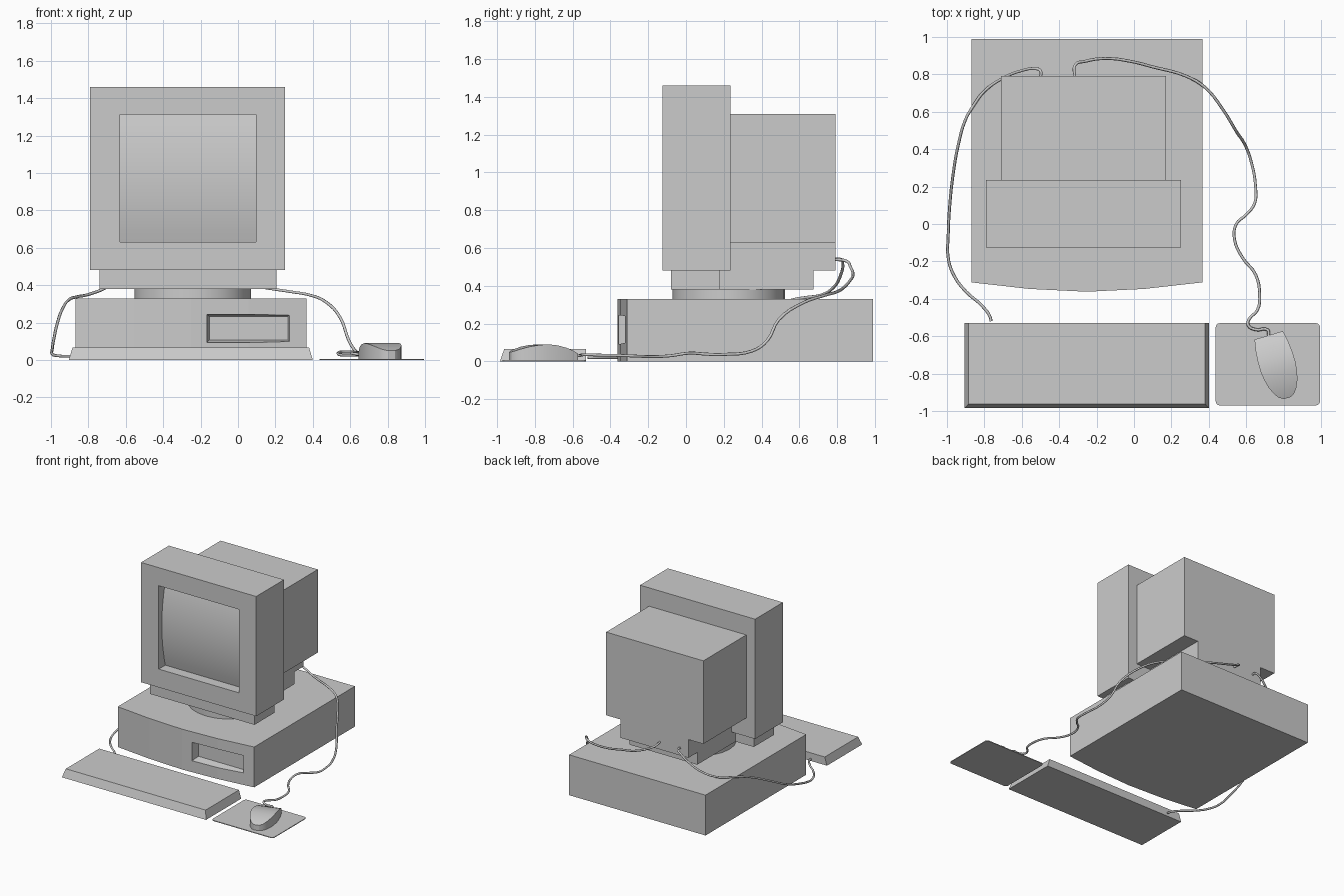
import bpy, bmesh, math
from mathutils import Vector

if "Cube" in bpy.data.objects:
    bpy.data.objects.remove(bpy.data.objects["Cube"])


def loft(name, rings, smooth=False):
    """Closed solid skinned through rings of equal point count."""
    bm = bmesh.new()
    vr = [[bm.verts.new(p) for p in r] for r in rings]
    n = len(rings[0])
    for a, b in zip(vr, vr[1:]):
        for i in range(n):
            j = (i + 1) % n
            bm.faces.new((a[i], a[j], b[j], b[i]))
    bm.faces.new(vr[0][::-1])
    bm.faces.new(vr[-1])
    bmesh.ops.recalc_face_normals(bm, faces=bm.faces)
    me = bpy.data.meshes.new(name)
    bm.to_mesh(me)
    bm.free()
    ob = bpy.data.objects.new(name, me)
    bpy.context.collection.objects.link(ob)
    if smooth:
        bpy.ops.object.select_all(action='DESELECT')
        ob.select_set(True)
        bpy.context.view_layer.objects.active = ob
        bpy.ops.object.shade_smooth_by_angle(angle=math.radians(30))
    return ob


def rect_xz(x0, x1, z0, z1, y):
    return [(x0, y, z0), (x1, y, z0), (x1, y, z1), (x0, y, z1)]


def rect_xy(x0, x1, y0, y1, z):
    return [(x0, y0, z), (x1, y0, z), (x1, y1, z), (x0, y1, z)]


def box(name, x0, x1, y0, y1, z0, z1):
    return loft(name, [rect_xy(x0, x1, y0, y1, z0), rect_xy(x0, x1, y0, y1, z1)])


def prism(name, outline, z0, z1, smooth=False):
    return loft(name, [[(x, y, z) for x, y in outline] for z in (z0, z1)], smooth)


def cable(name, pts):
    cu = bpy.data.curves.new(name, 'CURVE')
    cu.dimensions = '3D'
    cu.bevel_depth = 0.008
    cu.bevel_resolution = 1
    cu.resolution_u = 4
    cu.use_fill_caps = True
    sp = cu.splines.new('BEZIER')
    sp.bezier_points.add(len(pts) - 1)
    for bp, p in zip(sp.bezier_points, pts):
        bp.co = p
        bp.handle_left_type = bp.handle_right_type = 'AUTO'
    ob = bpy.data.objects.new(name, cu)
    bpy.context.collection.objects.link(ob)


# Monitor front housing with recessed opening
loft("monitor_bezel", [
    rect_xz(-0.79, 0.252, 0.48, 1.46, 0.235),
    rect_xz(-0.79, 0.252, 0.48, 1.46, -0.125),
    rect_xz(-0.63, 0.095, 0.63, 1.312, -0.125),
    rect_xz(-0.63, 0.095, 0.63, 1.312, 0.0)])

# Screen glass, bulging along its height
arc = []
for i in range(13):
    t = -1 + i / 6
    arc.append((-0.085 + 0.045 * t * t, 0.971 + 0.341 * t))
profile = arc + [(0.01, 1.312), (0.01, 0.63)]
loft("screen", [[(x, y, z) for y, z in profile] for x in (-0.63, 0.095)], True)

# Monitor rear housing, its narrower underside, and foot
box("monitor_back", -0.71, 0.17, 0.235, 0.79, 0.63, 1.31)
box("monitor_back_lower", -0.575, 0.038, 0.235, 0.79, 0.48, 0.63)
box("monitor_foot_front", -0.74, 0.205, -0.08, 0.18, 0.38, 0.48)
box("monitor_foot_rear", -0.575, 0.038, 0.18, 0.675, 0.38, 0.48)

# Swivel disc
N = 24
prism("swivel_disc", [(-0.242 + 0.312 * math.cos(2 * math.pi * i / N),
                       0.227 + 0.298 * math.sin(2 * math.pi * i / N)) for i in range(N)],
      0.33, 0.38, True)

# Computer case with bowed front and drive slot
case = prism("computer_case", [(-0.87, -0.312), (-0.56, -0.347), (-0.252, -0.362),
                               (0.056, -0.347), (0.365, -0.312), (0.365, 0.99),
                               (-0.87, 0.99)], 0, 0.33)
cutter = loft("drive_slot_cutter", [
    rect_xz(-0.167, 0.28, 0.093, 0.244, -0.42),
    rect_xz(-0.167, 0.28, 0.093, 0.244, -0.345),
    rect_xz(-0.153, 0.266, 0.107, 0.232, -0.29)])
cutter.hide_render = True
mod = case.modifiers.new("drive_slot", 'BOOLEAN')
mod.operation = 'DIFFERENCE'
mod.solver = 'EXACT'
mod.object = cutter
bpy.context.view_layer.objects.active = case
bpy.ops.object.modifier_apply(modifier=mod.name)
bpy.data.objects.remove(cutter)

# Keyboard
loft("keyboard", [rect_xy(-0.905, 0.4, -0.985, -0.53, 0),
                  rect_xy(-0.885, 0.38, -0.962, -0.53, 0.066)])

# Mouse pad with rounded corners
pad, r = [], 0.022
for k, (cx, cy) in enumerate([(0.995 - r, -0.53 - r), (0.437 + r, -0.53 - r),
                              (0.437 + r, -0.97 + r), (0.995 - r, -0.97 + r)]):
    for i in range(4):
        a = math.pi / 2 * (k + i / 3)
        pad.append((cx + r * math.cos(a), cy + r * math.sin(a)))
prism("mouse_pad", pad, 0, 0.006)

# Mouse: stations of (distance, half width, height) along a slanted axis
start = Vector((0.72, -0.595, 0))
along = Vector((0.1, -0.335, 0)).normalized()
side = Vector((-along.y, along.x, 0))
up = Vector((0, 0, 1))
stations = [(0, 0.079, 0.042), (0.03, 0.085, 0.058), (0.07, 0.092, 0.073),
            (0.12, 0.096, 0.085), (0.17, 0.097, 0.09), (0.22, 0.092, 0.086),
            (0.27, 0.08, 0.077), (0.31, 0.062, 0.065), (0.335, 0.044, 0.056),
            (0.35, 0.02, 0.05)]
loft("mouse", [[start + along * t + side * (s * w) + up * z
                for s, z in ((-1, 0.006), (1, 0.006), (1, h), (-1, h))]
               for t, w, h in stations], True)
for n, s in (("left", -0.01), ("right", 0.01)):
    loft("mouse_mark_" + n, [[start + along * t + side * (s + d) + up * z
                              for d, z in ((-0.003, 0.05), (0.003, 0.05), (0.003, h), (-0.003, h))]
                             for t, h in ((0.055, 0.07), (0.085, 0.079))])

# Cables
cable("mouse_cable", [
    (0.72, -0.60, 0.03), (0.715, -0.567, 0.03), (0.65, -0.565, 0.03), (0.61, -0.54, 0.035),
    (0.615, -0.51, 0.035), (0.66, -0.46, 0.033), (0.672, -0.38, 0.032), (0.65, -0.27, 0.028),
    (0.58, -0.18, 0.025), (0.537, -0.08, 0.03), (0.547, 0.0, 0.042), (0.6, 0.05, 0.043),
    (0.645, 0.11, 0.038), (0.65, 0.2, 0.037), (0.622, 0.35, 0.055), (0.59, 0.43, 0.11),
    (0.55, 0.49, 0.22), (0.47, 0.62, 0.31), (0.38, 0.73, 0.348), (0.28, 0.79, 0.365),
    (0.1, 0.84, 0.395), (-0.02, 0.87, 0.43), (-0.15, 0.885, 0.46), (-0.26, 0.87, 0.5),
    (-0.315, 0.85, 0.53), (-0.315, 0.78, 0.54)])
cable("keyboard_cable", [
    (-0.765, -0.52, 0.02), (-0.768, -0.5, 0.02), (-0.81, -0.44, 0.02), (-0.9, -0.36, 0.02),
    (-0.96, -0.28, 0.022), (-0.992, -0.19, 0.03), (-0.993, -0.05, 0.06), (-0.985, 0.1, 0.11),
    (-0.965, 0.28, 0.2), (-0.94, 0.42, 0.27), (-0.9, 0.56, 0.325), (-0.86, 0.63, 0.338),
    (-0.8, 0.71, 0.35), (-0.7, 0.78, 0.39), (-0.6, 0.82, 0.46), (-0.53, 0.83, 0.52),
    (-0.5, 0.82, 0.54), (-0.5, 0.78, 0.54)])
